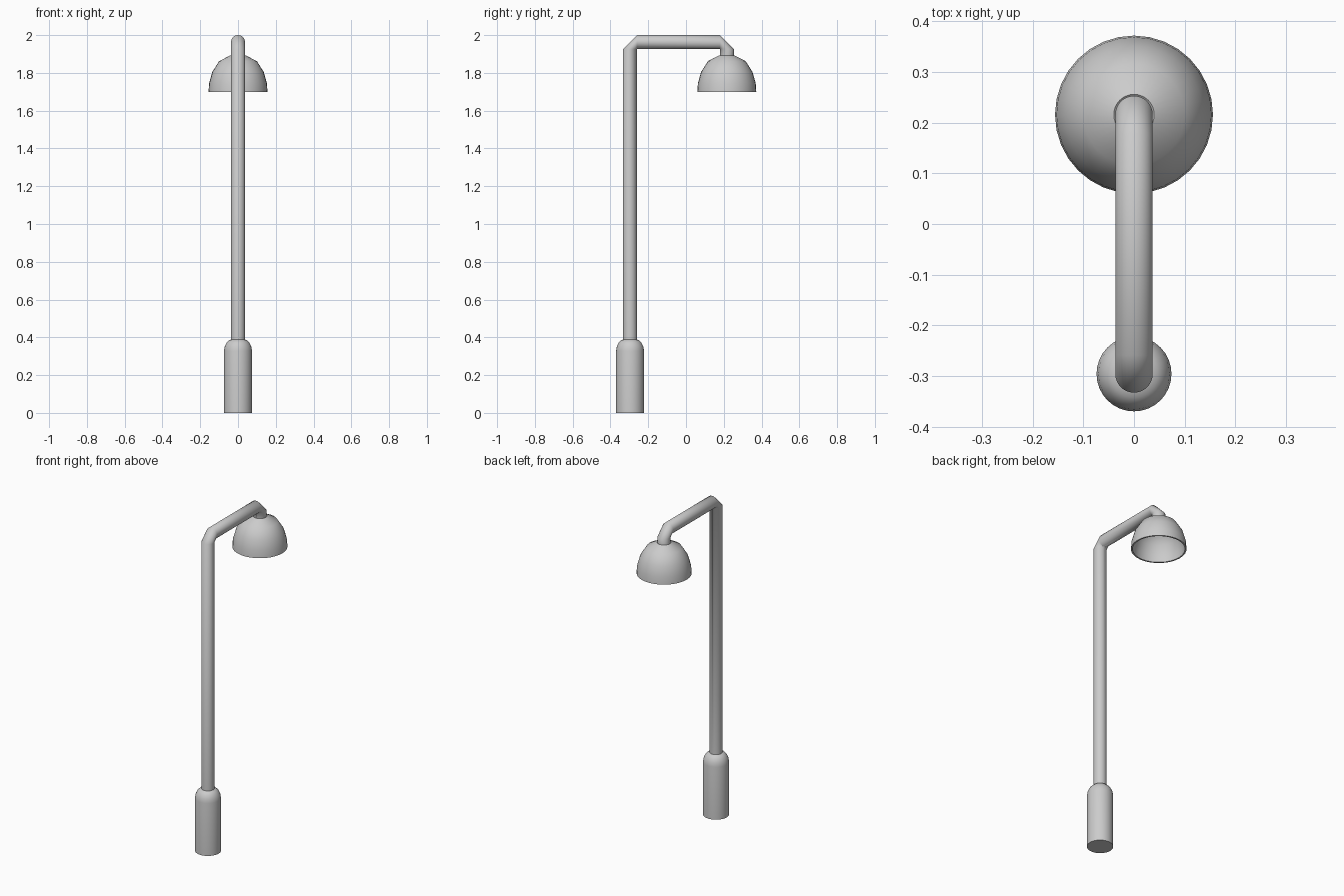
import bpy, bmesh
from math import sin, cos, pi, radians
from mathutils import Vector

if "Cube" in bpy.data.objects:
    bpy.data.objects.remove(bpy.data.objects["Cube"])

SIDES = 32
POLE_Y, LAMP_Y = -0.296, 0.216
R = 0.037


def finish(name, bm, angle=40):
    bmesh.ops.remove_doubles(bm, verts=bm.verts, dist=1e-5)
    bmesh.ops.recalc_face_normals(bm, faces=bm.faces)
    mesh = bpy.data.meshes.new(name)
    bm.to_mesh(mesh)
    bm.free()
    ob = bpy.data.objects.new(name, mesh)
    bpy.context.collection.objects.link(ob)
    bpy.context.view_layer.objects.active = ob
    ob.select_set(True)
    bpy.ops.object.shade_smooth_by_angle(angle=radians(angle))
    ob.select_set(False)
    return ob


def skin(bm, rings):
    """Bridge consecutive vertex rings with quads."""
    for a, b in zip(rings, rings[1:]):
        for i in range(SIDES):
            j = (i + 1) % SIDES
            bm.faces.new((a[i], a[j], b[j], b[i]))


def lathe(name, profile, y, cap_start=False, cap_end=False):
    bm = bmesh.new()
    rings = [[bm.verts.new((r * cos(2 * pi * i / SIDES), y + r * sin(2 * pi * i / SIDES), z))
              for i in range(SIDES)] for r, z in profile]
    skin(bm, rings)
    if cap_start:
        bm.faces.new(rings[0])
    if cap_end:
        bm.faces.new(rings[-1])
    return finish(name, bm)


# base sleeve with rounded shoulder
lathe("base", [(0.074, 0), (0.074, 0.328), (0.070, 0.352), (0.060, 0.372),
               (0.047, 0.385), (R - 0.002, 0.389)], POLE_Y, cap_start=True)

# pole and arm: one tube, each corner a single-step bend about its inner edge
bm = bmesh.new()
bend_z = 2 - 2 * R
up, along = Vector((0, 0, 1)), Vector((0, 1, 0))
path = [((POLE_Y, 0.37), -along), ((POLE_Y, bend_z), -along),
        ((POLE_Y + R, 2 - R), up), ((LAMP_Y - R, 2 - R), up),
        ((LAMP_Y, bend_z), along), ((LAMP_Y, 1.88), along)]
rings = []
for (y, z), outward in path:
    c = Vector((0, y, z))
    rings.append([bm.verts.new(c + Vector((R * cos(2 * pi * i / SIDES), 0, 0))
                               + outward * R * sin(2 * pi * i / SIDES)) for i in range(SIDES)])
skin(bm, rings)
finish("pole_and_arm", bm, 50)

# bell-shaped lamp shade: outer shell, thin rim, hollow inside
outer = [(0.156, 1.70), (0.153, 1.745), (0.136, 1.805), (0.100, 1.862), (0.040, 1.893)]
inner = [(0.030, 1.884), (0.094, 1.854), (0.128, 1.800), (0.144, 1.742), (0.147, 1.70)]
lathe("lamp_shade", outer + inner + outer[:1], LAMP_Y).data.update()
lathe("shade_ceiling", [(0.031, 1.884), (0.015, 1.884)], LAMP_Y, cap_end=True)
